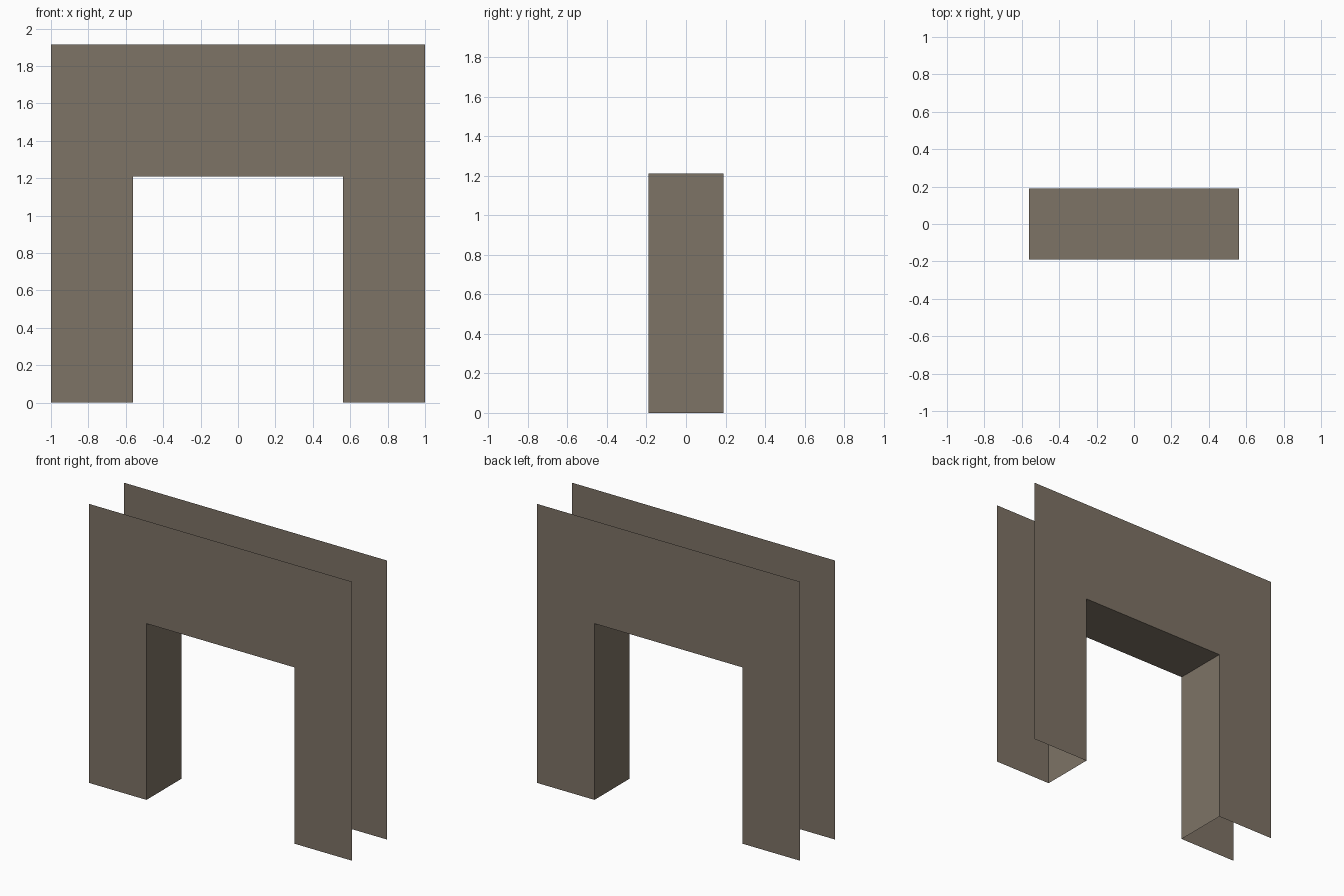
import bpy

if "Cube" in bpy.data.objects:
    bpy.data.objects.remove(bpy.data.objects["Cube"])

W, H, D = 1.0, 1.915, 0.19      # half width, height, half depth
OW, OH = 0.562, 1.21            # opening half width and height

stone = bpy.data.materials.new("warm_grey_stone")
stone.diffuse_color = (0.208, 0.172, 0.133, 1)
stone.use_nodes = True
stone.node_tree.nodes["Principled BSDF"].inputs["Base Color"].default_value = stone.diffuse_color


def sheet(name, verts, face):
    mesh = bpy.data.meshes.new(name)
    mesh.from_pydata(verts, [], [face])
    mesh.materials.append(stone)
    obj = bpy.data.objects.new(name, mesh)
    bpy.context.collection.objects.link(obj)


# Doorway outline, counter-clockwise seen from the front
outline = [(-W, 0), (-OW, 0), (-OW, OH), (OW, OH),
           (OW, 0), (W, 0), (W, H), (-W, H)]

# Front and back wall sheets
for name, y in (("front_wall", -D), ("back_wall", D)):
    order = list(range(8)) if y < 0 else list(range(7, -1, -1))
    sheet(name, [(x, y, z) for x, z in outline], order)

# Reveal inside the opening: two jambs and the lintel underside, facing inward
for name, i in (("left_jamb", 1), ("lintel_underside", 2), ("right_jamb", 3)):
    (x0, z0), (x1, z1) = outline[i], outline[i + 1]
    sheet(name, [(x0, -D, z0), (x0, D, z0), (x1, D, z1), (x1, -D, z1)],
          [0, 1, 2, 3])
